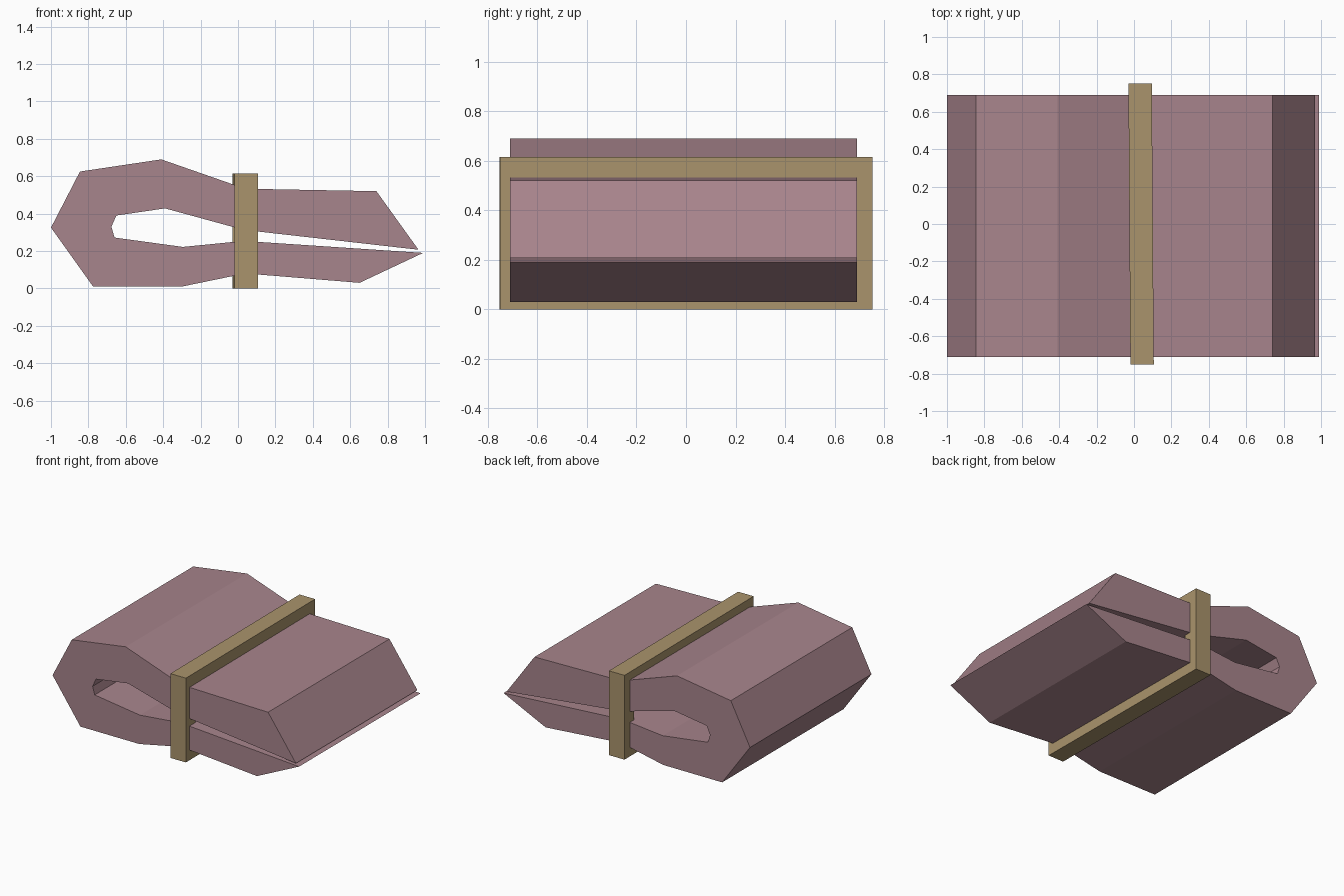
import bpy, bmesh
from mathutils import Vector

if "Cube" in bpy.data.objects:
    bpy.data.objects.remove(bpy.data.objects["Cube"])


def material(name, rgb):
    m = bpy.data.materials.new(name)
    m.diffuse_color = (*rgb, 1)
    m.use_nodes = True
    m.node_tree.nodes["Principled BSDF"].inputs["Base Color"].default_value = m.diffuse_color
    return m


def extrude(name, outline, y0, y1, mat):
    """Extrude a closed x-z outline along y."""
    bm = bmesh.new()
    face = bm.faces.new([bm.verts.new((x, y0, z)) for x, z in outline])
    new = bmesh.ops.extrude_face_region(bm, geom=[face])["geom"]
    verts = [v for v in new if isinstance(v, bmesh.types.BMVert)]
    bmesh.ops.translate(bm, vec=Vector((0, y1 - y0, 0)), verts=verts)
    bmesh.ops.recalc_face_normals(bm, faces=bm.faces)
    return finish(name, bm, mat)


def finish(name, bm, mat):
    me = bpy.data.meshes.new(name)
    bm.to_mesh(me)
    bm.free()
    me.materials.append(mat)
    ob = bpy.data.objects.new(name, me)
    bpy.context.collection.objects.link(ob)
    return ob


mauve = material("dusty mauve cloth", (0.39, 0.232, 0.262))
tan = material("tan strap", (0.40, 0.295, 0.15))

# Folded cloth: outer outline, then back along the inside of the fold
outer = [(0.99, 0.19), (0.65, 0.03), (0.04, 0.08), (-0.30, 0.01),
         (-0.775, 0.01), (-1.0, 0.325), (-0.845, 0.625), (-0.41, 0.69),
         (0.04, 0.533), (0.74, 0.52), (0.965, 0.207)]
inner = [(0.03, 0.313), (-0.39, 0.428), (-0.65, 0.39), (-0.677, 0.33),
         (-0.66, 0.272), (-0.295, 0.222), (0.03, 0.254)]
extrude("folded_cloth", outer + inner, -0.71, 0.69, mauve)

# Strap: rectangular ring around the cloth, turned very slightly
bm = bmesh.new()
x0, x1 = -0.0625, 0.0625
loops = []
for y, z0, z1 in ((0.752, 0.0, 0.615), (0.64, 0.09, 0.52)):
    for x in (x0, x1):
        loops.append([bm.verts.new((x, a, b)) for a, b in
                      ((-y, z0), (y, z0), (y, z1), (-y, z1))])
out_l, out_r, in_l, in_r = loops
for a, b in ((out_l, out_r), (out_r, in_r), (in_r, in_l), (in_l, out_l)):
    for i in range(4):
        j = (i + 1) % 4
        bm.faces.new((a[i], a[j], b[j], b[i]))
bmesh.ops.recalc_face_normals(bm, faces=bm.faces)
strap = finish("strap", bm, tan)
strap.location.x = 0.038
strap.rotation_euler.z = 0.007
